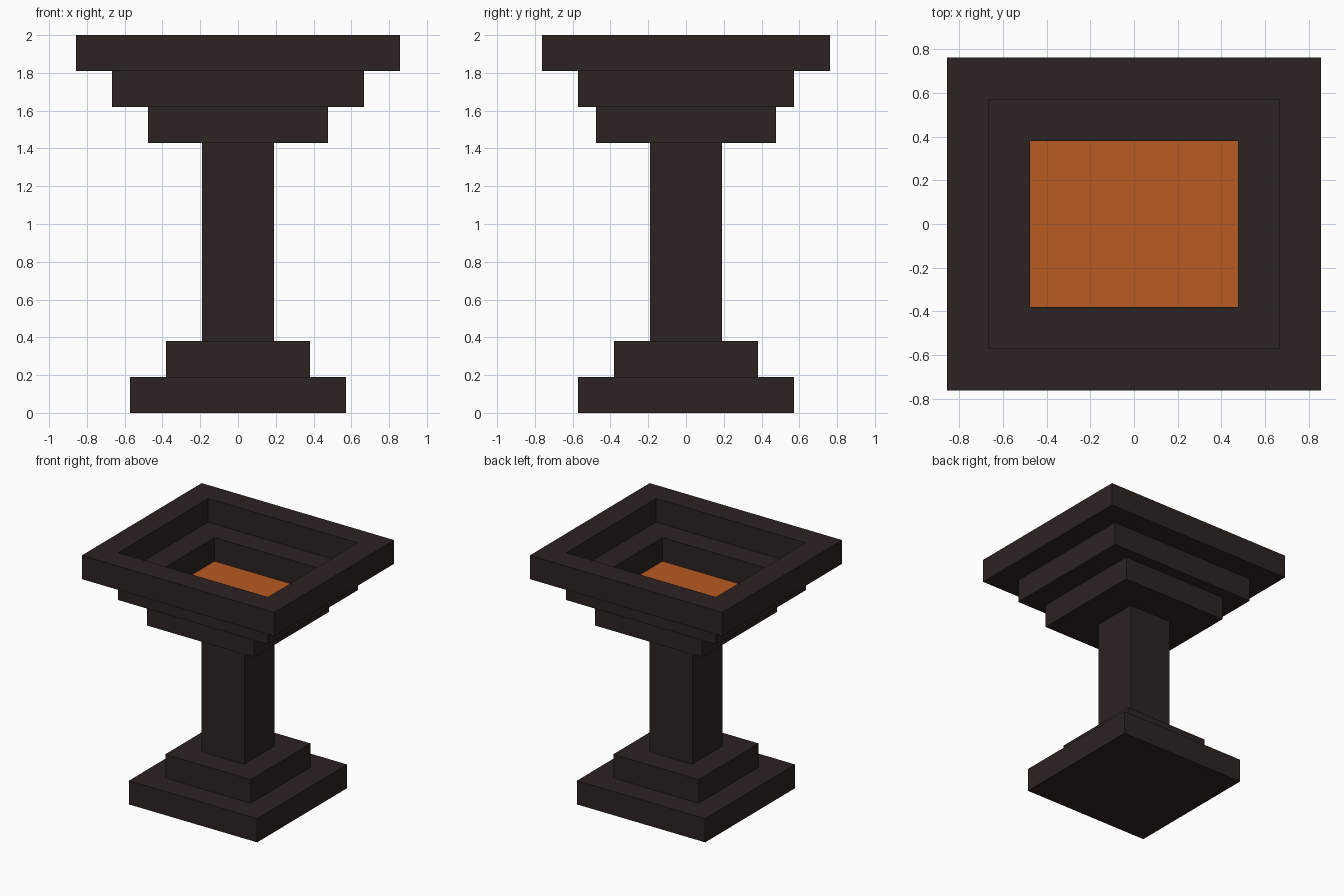
import bpy, bmesh

if "Cube" in bpy.data.objects:
    bpy.data.objects.remove(bpy.data.objects["Cube"])

U = 2 / 21  # grid unit: the whole model is 21 units tall


def material(name, rgb):
    m = bpy.data.materials.new(name)
    m.diffuse_color = (*rgb, 1)
    m.use_nodes = True
    m.node_tree.nodes["Principled BSDF"].inputs["Base Color"].default_value = m.diffuse_color
    return m


STONE = material("dark_stone", (0.026, 0.0165, 0.016))
EMBER = material("ember_orange", (0.479, 0.102, 0.0155))


def finish(name, bm, *mats):
    bmesh.ops.recalc_face_normals(bm, faces=bm.faces)
    mesh = bpy.data.meshes.new(name)
    bm.to_mesh(mesh)
    bm.free()
    for m in mats:
        mesh.materials.append(m)
    obj = bpy.data.objects.new(name, mesh)
    bpy.context.collection.objects.link(obj)
    return obj


def block(name, hx, hy, z0, z1, *mats):
    """Solid block from half sizes and heights, in grid units."""
    bm = bmesh.new()
    bmesh.ops.create_cube(bm, size=2)
    for v in bm.verts:
        v.co = (v.co.x * hx * U, v.co.y * hy * U, (z1 if v.co.z > 0 else z0) * U)
    return finish(name, bm, *mats)


def frame(name, outer, inner, z0, z1):
    """Rectangular ring from outer and inner half sizes."""
    bm = bmesh.new()
    corners = ((-1, -1), (1, -1), (1, 1), (-1, 1))
    loops = [[bm.verts.new((sx * h[0] * U, sy * h[1] * U, z * U)) for sx, sy in corners]
             for h, z in ((outer, z0), (outer, z1), (inner, z1), (inner, z0))]
    for a, b in zip(loops, loops[1:] + loops[:1]):
        for i in range(4):
            j = (i + 1) % 4
            bm.faces.new((a[i], a[j], b[j], b[i]))
    return finish(name, bm, STONE)


# Stepped foot and column
block("base_slab", 6, 6, 0, 2, STONE)
block("base_step", 4, 4, 2, 4, STONE)
block("column", 2, 2, 4, 15, STONE)

# Bowl floor with glowing top face
floor = block("bowl_floor", 5, 5, 15, 17, STONE, EMBER)
for face in floor.data.polygons:
    face.material_index = 1 if face.normal.z > 0.5 else 0

# Stepped hollow bowl walls
frame("bowl_wall", (7, 6), (5, 4), 17, 19)
frame("bowl_rim", (9, 8), (7, 6), 19, 21)
